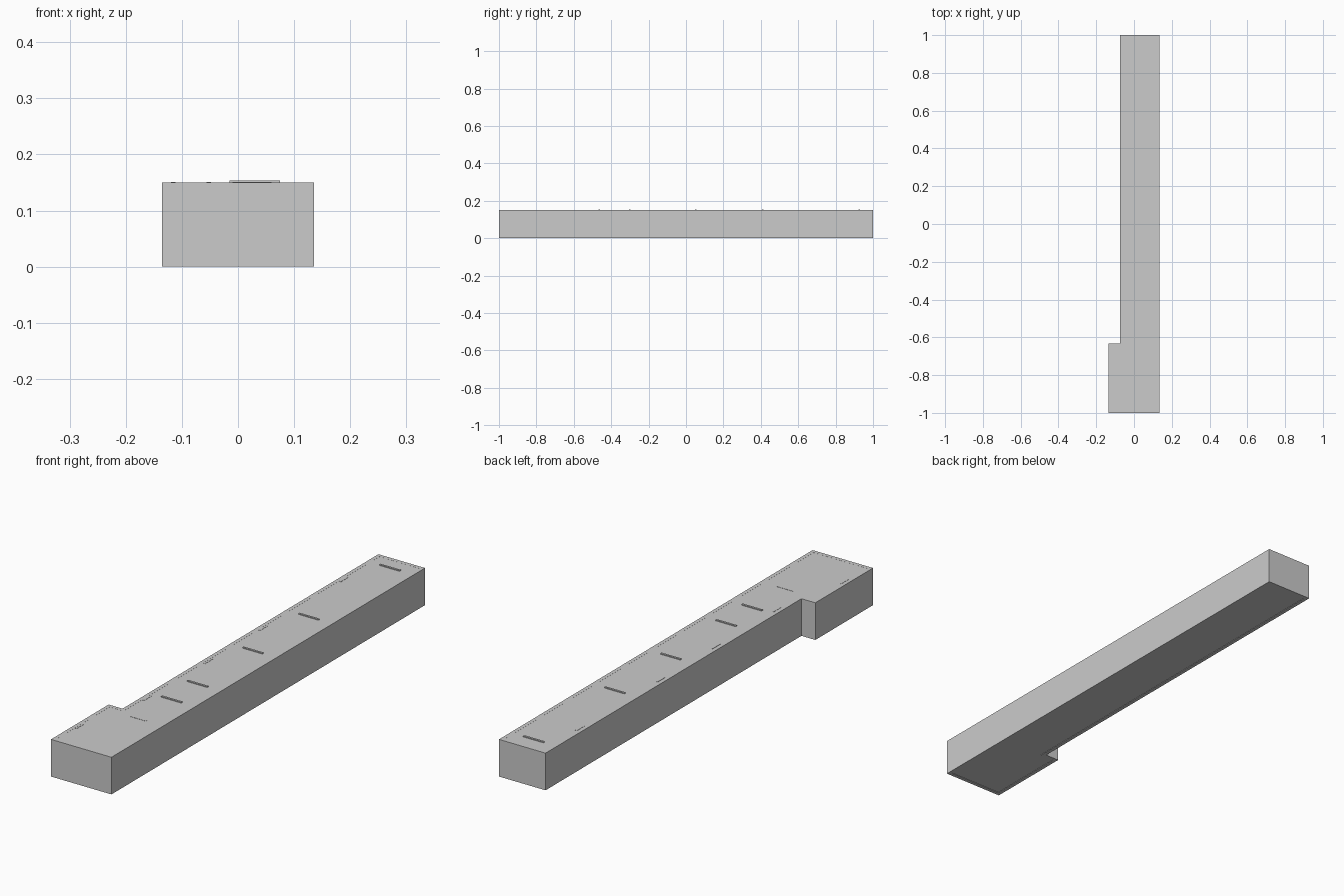
import bpy
import bmesh

# Remove the default object
if "Cube" in bpy.data.objects:
    bpy.data.objects.remove(bpy.data.objects["Cube"], do_unlink=True)

HEIGHT = 0.15
WALL = 0.015

# One plain grey for the whole block
grey = bpy.data.materials.new("light_grey")
grey.use_nodes = True
colour = (0.6, 0.6, 0.6, 1)
grey.diffuse_color = colour
grey.node_tree.nodes["Principled BSDF"].inputs["Base Color"].default_value = colour


def footprint(inset):
    """L-shaped plan: a long bar with a wider front room."""
    left, right = -0.135 + inset, 0.135 - inset
    front, back = -1 + inset, 1 - inset
    step_x, step_y = -0.073 + inset, -0.632 - inset
    return [(left, front), (right, front), (right, back),
            (step_x, back), (step_x, step_y), (left, step_y)]


def finish(name, bm):
    bmesh.ops.recalc_face_normals(bm, faces=bm.faces)
    mesh = bpy.data.meshes.new(name)
    bm.to_mesh(mesh)
    bm.free()
    mesh.materials.append(grey)
    obj = bpy.data.objects.new(name, mesh)
    bpy.context.collection.objects.link(obj)
    return obj


def slab(name, plan, bottom, top):
    bm = bmesh.new()
    face = bm.faces.new([bm.verts.new((x, y, bottom)) for x, y in plan])
    extruded = bmesh.ops.extrude_face_region(bm, geom=[face])["geom"]
    verts = [v for v in extruded if isinstance(v, bmesh.types.BMVert)]
    bmesh.ops.translate(bm, verts=verts, vec=(0, 0, top - bottom))
    return finish(name, bm)


def box(name, x0, x1, y0, y1, z0, z1):
    return slab(name, [(x0, y0), (x1, y0), (x1, y1), (x0, y1)], z0, z1)


# Outer walls: a closed ring following the plan
bm = bmesh.new()
loops = [[bm.verts.new((x, y, z)) for x, y in footprint(inset)]
         for inset, z in ((0, 0), (0, HEIGHT), (WALL, HEIGHT), (WALL, 0))]
for a, b in zip(loops, loops[1:] + loops[:1]):
    for i in range(len(a)):
        j = (i + 1) % len(a)
        bm.faces.new((a[i], a[j], b[j], b[i]))
finish("outer_walls", bm)

# Floor and roof panels set between the walls
slab("floor", footprint(WALL), 0.002, 0.008)
slab("roof", footprint(WALL), HEIGHT - 0.008, HEIGHT - 0.0003)

# Cross walls between the rooms
for i, y in enumerate((-0.62, -0.13, 0.23, 0.74)):
    box(f"cross_wall_{i + 1}", -0.06, 0.122, y - 0.005, y + 0.005,
        0.008, HEIGHT - 0.008)

# Raised bars across the roof
for i, y in enumerate((-0.465, -0.30, 0.053, 0.41, 0.927)):
    box(f"roof_bar_{i + 1}", -0.015, 0.075, y - 0.004, y + 0.004,
        HEIGHT - 0.002, HEIGHT + 0.0035)

# Thin door heads just breaking the roof along the corridor side
for i, (x, y) in enumerate(((-0.115, -0.845), (-0.052, -0.505),
                            (-0.052, -0.115), (-0.052, 0.235), (-0.052, 0.75))):
    box(f"door_head_{i + 1}", x - 0.004, x + 0.004, y - 0.025, y + 0.025,
        HEIGHT - 0.002, HEIGHT + 0.0006)
box("front_room_door_head", -0.01, 0.06, -0.672, -0.666,
    HEIGHT - 0.002, HEIGHT + 0.0006)
